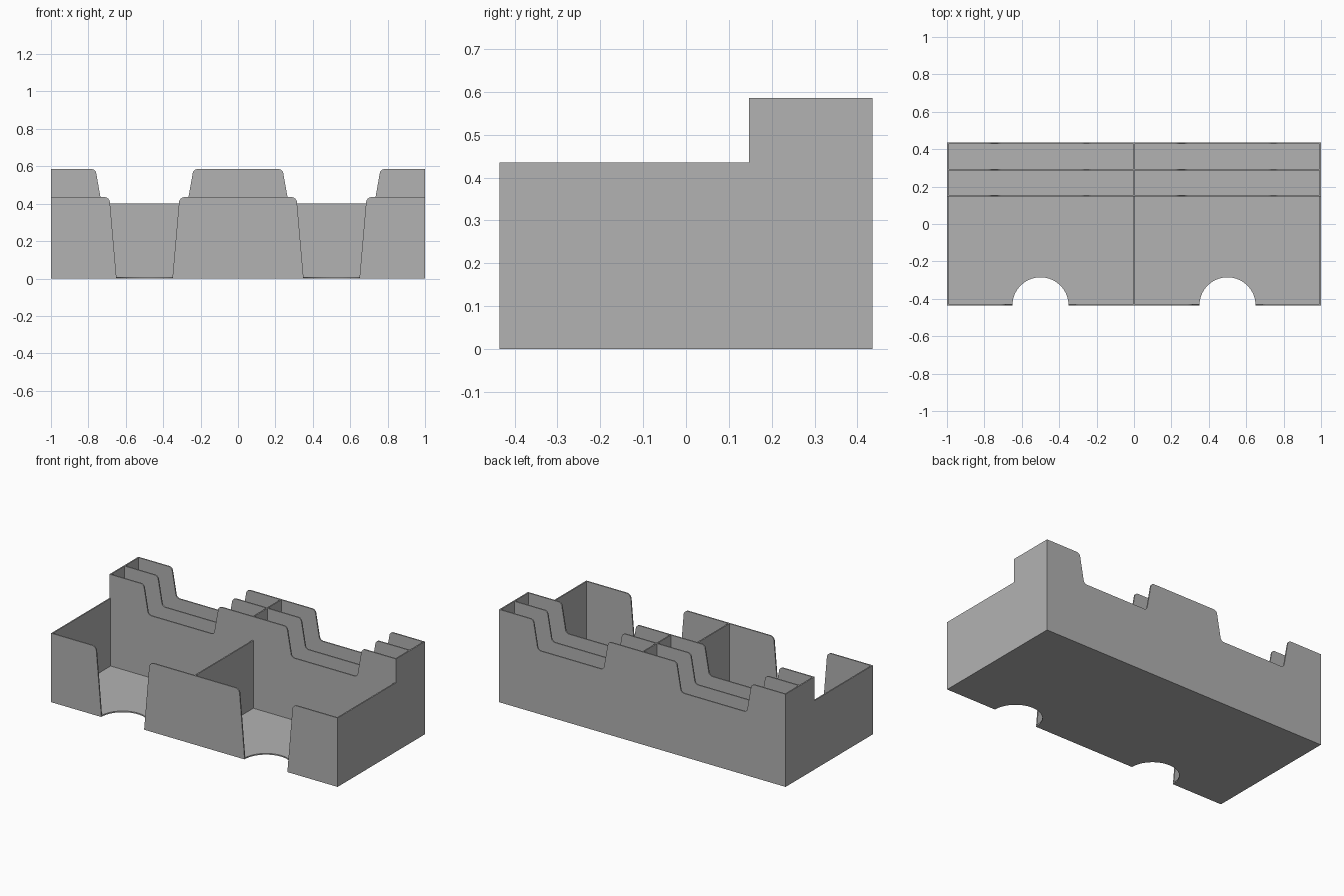
import bpy, bmesh, math
from mathutils import Vector

cube = bpy.data.objects.get("Cube")
if cube:
    bpy.data.objects.remove(cube, do_unlink=True)

T = 0.008                 # sheet thickness
X, Y = 1.0, 0.435         # half width, half depth
LOW, HIGH = 0.435, 0.585  # front and rear wall heights
STEP = 0.147              # where the side steps up
BAY = 0.5                 # centre of each bay
CUT_R = 0.15              # thumb cutout radius

grey = bpy.data.materials.new("plain grey")
grey.use_nodes = True
grey.diffuse_color = (0.448, 0.448, 0.448, 1)
grey.node_tree.nodes["Principled BSDF"].inputs["Base Color"].default_value = grey.diffuse_color


def rounded(corners, steps=8):
    """Turn (u, v, radius) corners into an outline with filleted corners."""
    out = []
    for i, (u, v, r) in enumerate(corners):
        p = Vector((u, v))
        if r == 0:
            out.append(p)
            continue
        a = (Vector(corners[i - 1][:2]) - p).normalized()
        b = (Vector(corners[(i + 1) % len(corners)][:2]) - p).normalized()
        half = a.angle(b) / 2
        centre = p + (a + b).normalized() * (r / math.sin(half))
        start = p + a * (r / math.tan(half)) - centre
        end = p + b * (r / math.tan(half)) - centre
        for k in range(steps + 1):
            f = k / steps
            out.append(centre + start.lerp(end, f).normalized() * r)
    return out


def sheet(name, outline, axis, start):
    """Extrude a 2D outline by the sheet thickness along an axis."""
    place = {"x": lambda u, v: (start, u, v),
             "y": lambda u, v: (u, start, v),
             "z": lambda u, v: (u, v, start)}[axis]
    push = Vector([T if axis == c else 0 for c in "xyz"])
    bm = bmesh.new()
    face = bm.faces.new([bm.verts.new(place(*p)) for p in outline])
    ext = bmesh.ops.extrude_face_region(bm, geom=[face])
    bmesh.ops.translate(bm, vec=push,
                        verts=[g for g in ext["geom"] if isinstance(g, bmesh.types.BMVert)])
    bmesh.ops.recalc_face_normals(bm, faces=bm.faces)
    mesh = bpy.data.meshes.new(name)
    bm.to_mesh(mesh)
    bm.free()
    mesh.materials.append(grey)
    obj = bpy.data.objects.new(name, mesh)
    bpy.context.collection.objects.link(obj)
    return obj


def mirrored(half):
    return half + [(-u, v, r) for u, v, r in reversed(half)]


# Floor with two half-round thumb cutouts in the front edge
floor = [(X, Y), (-X, Y), (-X, -Y)]
for cx in (-BAY, BAY):
    for k in range(33):
        a = math.pi * (1 - k / 32)
        floor.append((cx + CUT_R * math.cos(a), -Y + CUT_R * math.sin(a)))
floor.append((X, -Y))
sheet("floor", floor, "z", 0)

# Stepped side walls and centre divider
def stepped(back, front):
    return [(front, T), (back, T), (back, HIGH), (STEP, HIGH), (STEP, LOW), (front, LOW)]

sheet("right_side", stepped(Y, -Y), "x", -X)
sheet("left_side", stepped(Y, -Y), "x", X - T)
sheet("centre_divider", stepped(Y - T, T - Y), "x", -T / 2)

# Front wall: three panels with tapered openings between them
TOP_W, BOT_W, R = 0.187, 0.15, 0.03
inner = X - T
middle = mirrored([(BAY - BOT_W, T, 0), (BAY - TOP_W, LOW, R)])
sheet("front_middle_panel", rounded(middle), "y", -Y)
for name, s in (("front_right_panel", -1), ("front_left_panel", 1)):
    panel = [(s * inner, T, 0), (s * inner, LOW, 0),
             (s * (BAY + TOP_W), LOW, R), (s * (BAY + BOT_W), T, 0)]
    sheet(name, rounded(panel), "y", -Y)

# Three tall cross walls, each with two rounded dips
DIP_TOP, DIP_LOW, DIP_Z, DIP_R = 0.262, 0.229, 0.40, 0.025
half = [(inner, T, 0), (inner, HIGH, 0),
        (BAY + DIP_TOP, HIGH, DIP_R), (BAY + DIP_LOW, DIP_Z, DIP_R),
        (BAY - DIP_LOW, DIP_Z, DIP_R), (BAY - DIP_TOP, HIGH, DIP_R)]
pitch = (Y - T - STEP) / 2
for i, name in enumerate(("inner_cross_wall", "middle_cross_wall", "back_wall")):
    sheet(name, rounded(mirrored(half)), "y", STEP + i * pitch)
